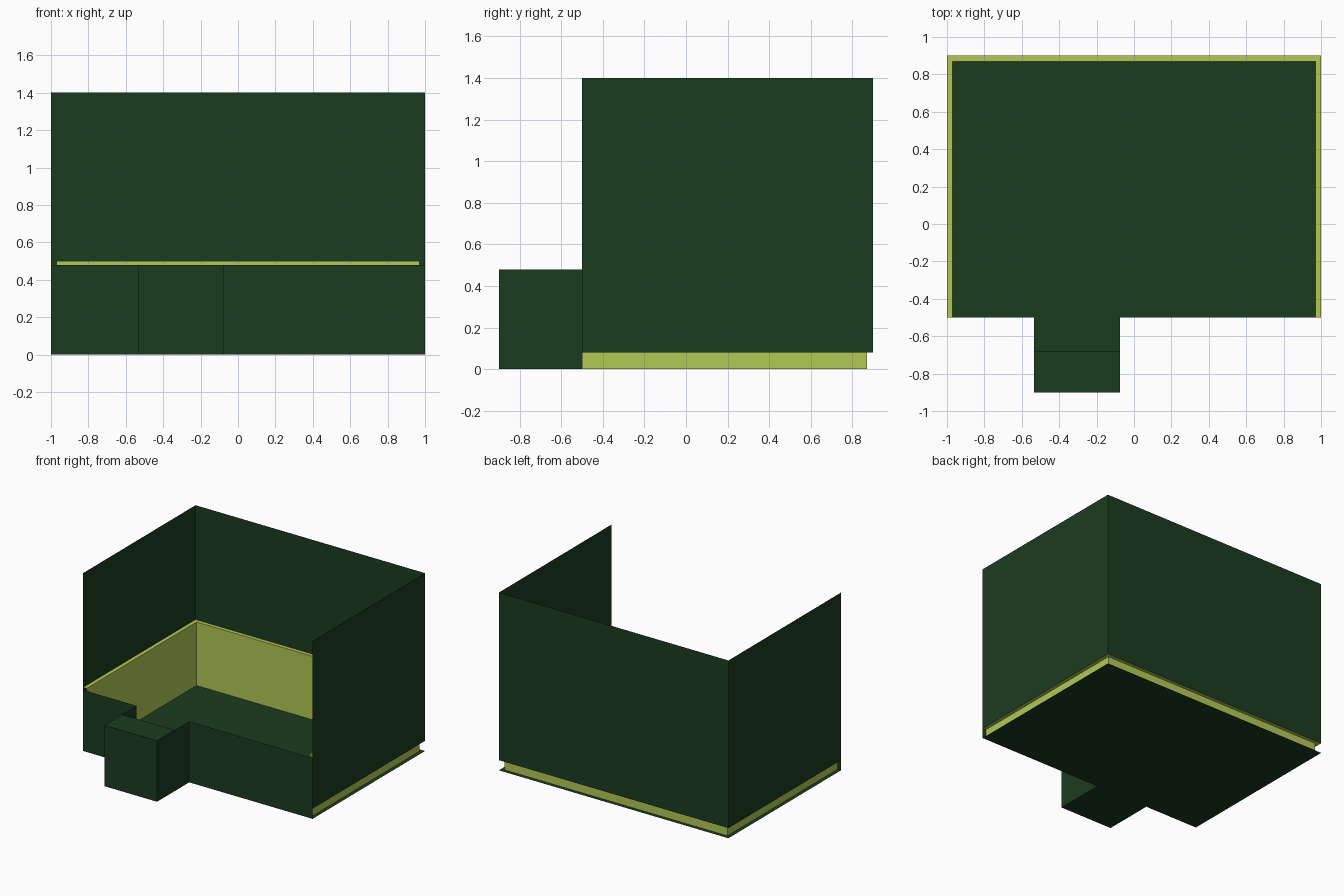
import bpy

if "Cube" in bpy.data.objects:
    bpy.data.objects.remove(bpy.data.objects["Cube"])


def material(name, rgb):
    m = bpy.data.materials.new(name)
    m.diffuse_color = (*rgb, 1)
    m.use_nodes = True
    m.node_tree.nodes["Principled BSDF"].inputs["Base Color"].default_value = m.diffuse_color
    return m


GREEN = material("dark_green", (0.011, 0.045, 0.014))
LIME = material("lime", (0.445, 0.577, 0.091))


def build(name, verts, faces, mat):
    me = bpy.data.meshes.new(name)
    me.from_pydata(verts, [], faces)
    me.materials.append(mat)
    ob = bpy.data.objects.new(name, me)
    bpy.context.collection.objects.link(ob)
    return ob


def wall(name, path, z0, z1, mat):
    """Thin upright sheet following a plan path."""
    n = len(path)
    verts = [(x, y, z) for z in (z0, z1) for x, y in path]
    return build(name, verts, [(i, i + 1, n + i + 1, n + i) for i in range(n - 1)], mat)


def plate(name, outline, z, mat):
    """Thin level sheet with a plan outline."""
    return build(name, [(x, y, z) for x, y in outline], [range(len(outline))], mat)


W, BACK, FRONT = 1.0, 0.9, -0.5       # outer shell
IW, IBACK = 0.97, 0.87                # inset liner
SL, SR, SF, LID = -0.535, -0.075, -0.9, -0.68  # front step box
RIM = 0.48

outer = [(-W, FRONT), (-W, BACK), (W, BACK), (W, FRONT)]
inner = [(-IW, FRONT), (-IW, IBACK), (IW, IBACK), (IW, FRONT)]
step = [(SL, FRONT), (SL, SF), (SR, SF), (SR, FRONT)]

# Floor, including the foot of the step box
plate("floor", outer[::-1] + step, 0, GREEN)

# Tall shell on three sides, floating just above the floor
wall("outer_shell", outer, 0.08, 1.4, GREEN)

# Inset liner with ledges joining it to the shell
wall("inner_liner", inner, 0, 0.5, LIME)
for name, z in (("upper_ledge", 0.5), ("lower_ledge", 0.08)):
    build(name, [(x, y, z) for x, y in outer + inner],
          [(i, i + 1, i + 5, i + 4) for i in range(3)], LIME)

# Low front wall running out around the step box
wall("front_wall", [(-W, FRONT)] + step + [(W, FRONT)], 0, RIM, GREEN)

# Lid and inner face of the step box
plate("step_lid", [(SL, SF), (SR, SF), (SR, LID), (SL, LID)], RIM, GREEN)
wall("step_inner_face", [(SR, LID), (SL, LID)], 0, RIM, GREEN)
